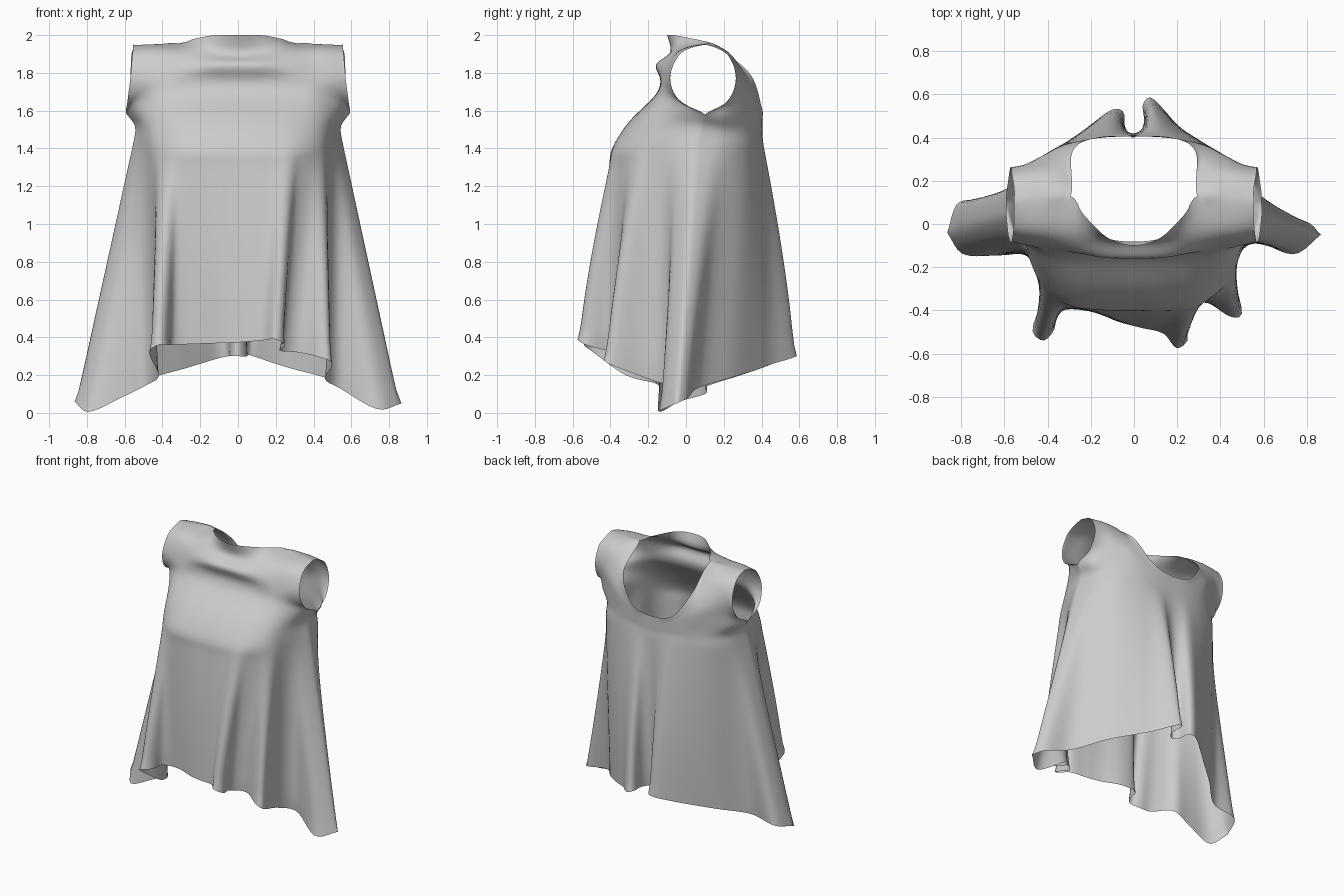
import bpy, bmesh
from mathutils import Vector

COLS, SUB = 120, 5           # columns per panel, rows per section gap


def spline(keys, pts, t):
    """Smooth curve through pts at the given parameter keys."""
    n = len(keys)
    i = max(0, min(n - 2, sum(1 for k in keys if k <= t) - 1))

    def tangent(j):
        a, b = max(j - 1, 0), min(j + 1, n - 1)
        return (pts[b] - pts[a]) / (keys[b] - keys[a])
    h = keys[i + 1] - keys[i]
    s = (t - keys[i]) / h
    return (pts[i] * (2*s**3 - 3*s**2 + 1) + tangent(i) * h * (s**3 - 2*s**2 + s)
            + pts[i + 1] * (3*s**2 - 2*s**3) + tangent(i + 1) * h * (s**3 - s**2))


def half_section(pts):
    """Half section (armhole to centre) mirrored to a full left-to-right one."""
    left = [Vector((-x, y, z)) for x, y, z in pts]
    right = [Vector(p) for p in pts[-2::-1]]
    keys = [i * 0.2 for i in range(11)]
    return lambda u: spline(keys, left + right, u)


def hem_curve(rows):
    keys = [r[0] for r in rows]
    pts = [Vector(r[1:]) for r in rows]
    return lambda u: spline(keys, pts, u)


# Hem outlines: position across the panel, then x, y, z
front_hem = hem_curve([
    (0, -.865, -.04, .06), (.07, -.79, -.14, .005), (.15, -.62, -.145, .08), (.25, -.48, -.15, .15),
    (.35, -.42, -.32, .2), (.43, -.47, -.49, .32), (.48, -.42, -.54, .36), (.53, -.37, -.49, .36),
    (.59, -.35, -.4, .36), (.7, -.23, -.39, .365), (.88, -.08, -.45, .37), (1.08, .03, -.48, .375),
    (1.25, .14, -.51, .385), (1.34, .2, -.575, .39), (1.39, .25, -.53, .36), (1.44, .22, -.42, .33),
    (1.52, .32, -.36, .32), (1.62, .45, -.43, .29), (1.67, .5, -.41, .26), (1.75, .46, -.2, .18),
    (1.82, .54, -.08, .13), (1.92, .74, -.14, .02), (2, .865, -.05, .05)])
back_hem = hem_curve([
    (0, -.865, -.04, .06), (.1, -.81, .1, .1), (.25, -.62, .11, .14), (.42, -.45, .26, .19),
    (.6, -.3, .38, .23), (.72, -.2, .46, .26), (.82, -.1, .53, .29), (.87, -.05, .52, .3),
    (.93, -.04, .44, .3), (1, 0, .4, .3), (1.07, .05, .46, .3), (1.12, .04, .55, .31),
    (1.17, .08, .585, .3), (1.28, .2, .46, .26), (1.42, .3, .38, .23), (1.6, .45, .25, .19),
    (1.78, .62, .06, .13), (1.9, .8, .01, .08), (2, .865, -.05, .05)])

# Bodice sections from bust to shoulder and neck edge
front_sections = [half_section(s) for s in (
    [(.56, .05, 1.42), (.5, -.12, 1.42), (.43, -.27, 1.41), (.3, -.37, 1.4), (.15, -.392, 1.4), (0, -.392, 1.4)],
    [(.545, .08, 1.52), (.5, -.1, 1.53), (.43, -.21, 1.54), (.3, -.28, 1.54), (.15, -.3, 1.54), (0, -.305, 1.54)],
    [(.59, .1, 1.58), (.54, -.04, 1.62), (.43, -.14, 1.65), (.3, -.18, 1.65), (.15, -.19, 1.65), (0, -.19, 1.65)],
    [(.585, -.035, 1.65), (.52, -.08, 1.69), (.41, -.125, 1.71), (.3, -.14, 1.71), (.15, -.145, 1.71), (0, -.145, 1.71)],
    [(.57, -.085, 1.77), (.5, -.1, 1.77), (.4, -.115, 1.77), (.3, -.13, 1.77), (.15, -.135, 1.77), (0, -.135, 1.77)],
    [(.56, -.04, 1.89), (.47, -.06, 1.89), (.37, -.085, 1.87), (.26, -.125, 1.85), (.14, -.158, 1.85), (0, -.163, 1.85)],
    [(.555, .02, 1.93), (.46, 0, 1.935), (.35, -.02, 1.93), (.24, -.06, 1.92), (.13, -.075, 1.91), (0, -.08, 1.9)],
    [(.555, .1, 1.95), (.43, .11, 1.955), (.295, .13, 1.96), (.23, .04, 1.98), (.12, -.065, 2), (0, -.1, 2)])]
back_sections = [half_section(s) for s in (
    [(.56, .05, 1.42), (.52, .2, 1.42), (.43, .31, 1.42), (.3, .375, 1.42), (.15, .41, 1.41), (0, .41, 1.4)],
    [(.545, .08, 1.52), (.51, .2, 1.5), (.43, .3, 1.49), (.3, .37, 1.48), (.15, .4, 1.47), (0, .405, 1.46)],
    [(.59, .1, 1.58), (.55, .21, 1.57), (.44, .3, 1.56), (.3, .37, 1.54), (.15, .4, 1.51), (0, .405, 1.49)],
    [(.58, .22, 1.65), (.52, .25, 1.65), (.43, .31, 1.64), (.31, .37, 1.6), (.15, .4, 1.54), (0, .405, 1.515)],
    [(.57, .265, 1.77), (.5, .28, 1.77), (.41, .32, 1.74), (.31, .37, 1.66), (.155, .4, 1.565), (0, .405, 1.535)],
    [(.565, .225, 1.89), (.46, .245, 1.89), (.36, .27, 1.86), (.3, .36, 1.72), (.16, .4, 1.585), (0, .405, 1.555)],
    [(.555, .165, 1.93), (.445, .18, 1.935), (.325, .2, 1.92), (.29, .35, 1.76), (.17, .4, 1.6), (0, .405, 1.565)],
    [(.555, .1, 1.95), (.43, .11, 1.955), (.295, .13, 1.96), (.285, .335, 1.8), (.17, .4, 1.62), (0, .405, 1.575)])]

ROW_KEYS = [0, .28, .56, .84, 1.03, 1.12, 1.22, 1.3, 1.4, 1.5, 1.62, 1.69, 1.77]
ARMPIT_ROW = 7 * SUB


def skirt_point(bust, low, w):
    """Straight fall from bust to hem with a slight outward curve."""
    p = bust.lerp(low, w)
    p.y *= 1 + 0.12 * w * (1 - w)
    return p


def panel(hem, sections):
    """Grid of points: skirt folds fade from hem to bust, then the bodice."""
    params = [ROW_KEYS[k] + (ROW_KEYS[k + 1] - ROW_KEYS[k]) * j / SUB
              for k in range(len(ROW_KEYS) - 1) for j in range(SUB)] + [ROW_KEYS[-1]]
    columns = []
    for c in range(COLS + 1):
        u = 2 * c / COLS
        bust, low = sections[0](u), hem(u)
        ctrl = [skirt_point(bust, low, w) for w in (1, .75, .5, .25, .08)]
        ctrl += [s(u) for s in sections]
        columns.append([spline(ROW_KEYS, ctrl, t) for t in params])
    return columns


front = panel(front_hem, front_sections)
back = panel(back_hem, back_sections)

# Sew side seams, then straight shoulder seams
for c in (0, COLS):
    for r in range(ARMPIT_ROW + 1):
        back[c][r] = front[c][r]
SHOULDER = COLS // 5
for side in (0, 1):
    cols = [COLS - c if side else c for c in range(SHOULDER + 1)]
    outer, inner = front[cols[0]][-1].copy(), front[cols[-1]][-1].copy()
    for i, c in enumerate(cols):
        front[c][-1] = back[c][-1] = outer.lerp(inner, i / SHOULDER)

bm = bmesh.new()
for grid, flip in ((front, False), (back, True)):
    vs = [[bm.verts.new(p) for p in col] for col in grid]
    for c in range(COLS):
        for r in range(len(vs[0]) - 1):
            quad = [vs[c][r], vs[c + 1][r], vs[c + 1][r + 1], vs[c][r + 1]]
            bm.faces.new(quad[::-1] if flip else quad)
bmesh.ops.remove_doubles(bm, verts=bm.verts, dist=1e-5)

# Relax the cloth, softening seams and section lines
inside = [v for v in bm.verts if not v.is_boundary]
for _ in range(6):
    bmesh.ops.smooth_vert(bm, verts=inside, factor=0.5,
                          use_axis_x=True, use_axis_y=True, use_axis_z=True)

mesh = bpy.data.meshes.new("sleeveless_top")
bm.to_mesh(mesh)
bm.free()
for poly in mesh.polygons:
    poly.use_smooth = True
garment = bpy.data.objects.new("sleeveless_top", mesh)
bpy.context.collection.objects.link(garment)
